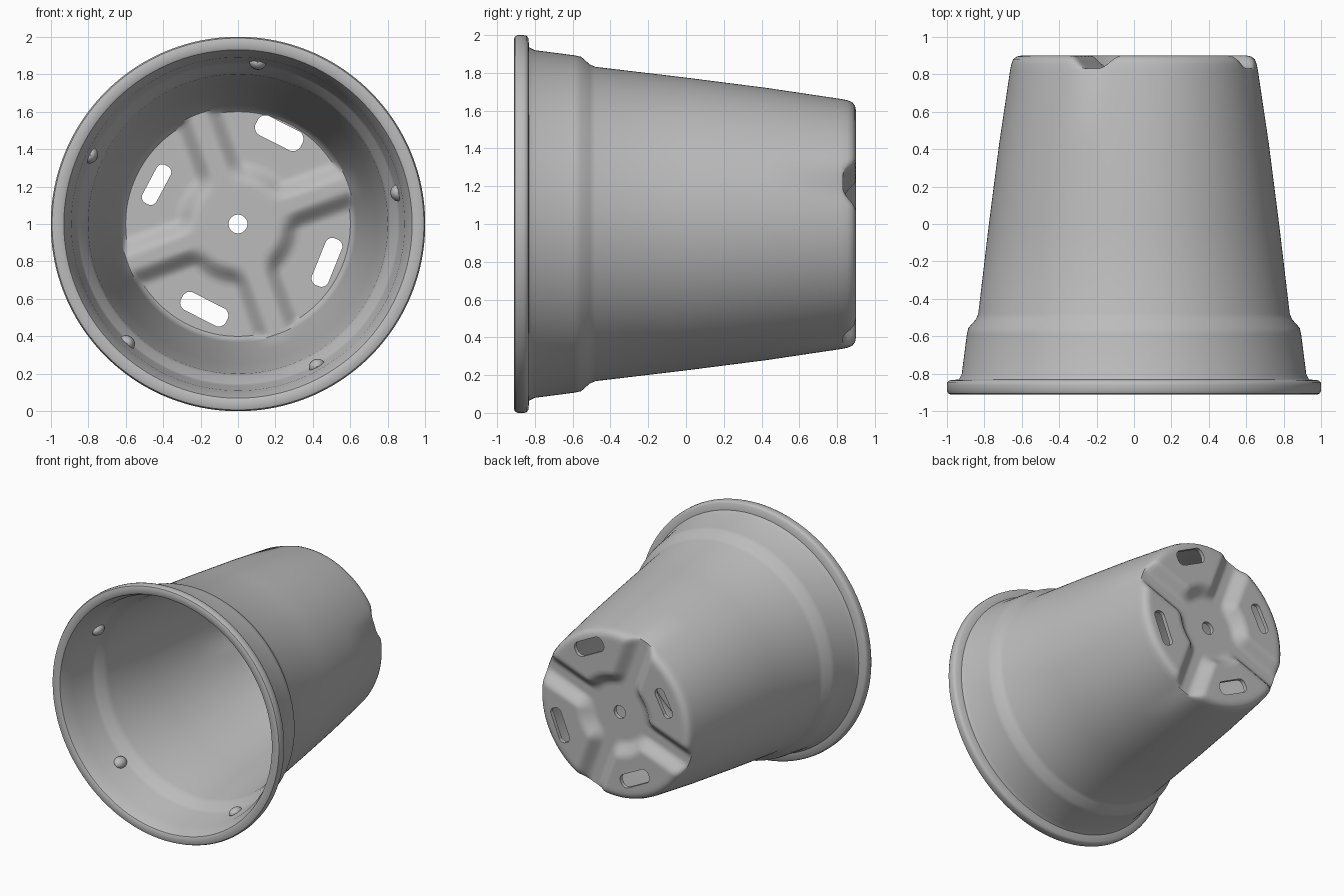
import bpy, bmesh, math
from mathutils import Matrix, Vector

cube = bpy.data.objects.get("Cube")
if cube:
    bpy.data.objects.remove(cube, do_unlink=True)

SEGMENTS = 192
THICK = 0.03
GROOVE_ANGLE = math.radians(20)
AXIS_Z = 1.0

grey = bpy.data.materials.new("light grey plastic")
grey.use_nodes = True
grey.diffuse_color = (0.5, 0.5, 0.5, 1)
grey.node_tree.nodes["Principled BSDF"].inputs["Base Color"].default_value = (0.5, 0.5, 0.5, 1)


def smoothstep(a, b, v):
    t = min(1, max(0, (v - a) / (b - a)))
    return t * t * (3 - 2 * t)


def foot_mask(r, angle):
    """1 on the four feet, 0 in the centre dish and the cross grooves."""
    turn = (angle - GROOVE_ANGLE + math.pi / 4) % (math.pi / 2) - math.pi / 4
    across = abs(r * math.sin(turn))
    return smoothstep(0.22, 0.33, r) * smoothstep(0.03, 0.14, across)


def make_object(name, bm):
    bmesh.ops.recalc_face_normals(bm, faces=bm.faces)
    mesh = bpy.data.meshes.new(name)
    bm.to_mesh(mesh)
    bm.free()
    mesh.materials.append(grey)
    obj = bpy.data.objects.new(name, mesh)
    bpy.context.collection.objects.link(obj)
    return obj


def smooth(obj):
    bpy.ops.object.select_all(action='DESELECT')
    obj.select_set(True)
    bpy.context.view_layer.objects.active = obj
    bpy.ops.object.shade_smooth_by_angle(angle=math.radians(40))


# Closed section of the pot as (radius, y): base, outer wall, rim, inner wall, base
base_radii = [0.05 + 0.025 * i for i in range(23)]
outer = [(r, 0.90) for r in base_radii] + [
    (0.625, 0.895), (0.645, 0.88), (0.655, 0.855), (0.662, 0.82), (0.72, 0.43),
    (0.775, 0.0), (0.832, -0.48), (0.845, -0.51), (0.885, -0.555), (0.893, -0.59),
    (0.92, -0.80), (0.935, -0.83)]
rim = [(0.985, -0.835), (0.997, -0.845), (1.0, -0.86), (1.0, -0.89), (0.993, -0.905),
       (0.98, -0.91), (0.945, -0.91), (0.93, -0.903), (0.922, -0.885)]
inner = [(0.89, -0.80), (0.863, -0.60), (0.853, -0.575), (0.813, -0.53), (0.80, -0.48),
         (0.743, 0.0), (0.688, 0.43), (0.632, 0.79), (0.625, 0.83), (0.61, 0.86)]
inner += [(r, 0.90 - THICK) for r in reversed(base_radii)]
section = [(r, y, 0.83) for r, y in outer + rim] + [(r, y, 0.83 - THICK) for r, y in inner]

bm = bmesh.new()
rows = []
for s in range(SEGMENTS):
    a = 2 * math.pi * s / SEGMENTS
    row = []
    for r, y, floor in section:
        if y > floor:
            y = floor + (y - floor) * foot_mask(r, a)
        row.append(bm.verts.new((r * math.cos(a), y, AXIS_Z + r * math.sin(a))))
    rows.append(row)
for s, row in enumerate(rows):
    nxt = rows[(s + 1) % SEGMENTS]
    for i in range(len(row)):
        j = (i + 1) % len(row)
        bm.faces.new((row[i], row[j], nxt[j], nxt[i]))
pot = make_object("pot", bm)

# Drainage slots: x, z from the axis, length, width, tilt
slots = [(0.22, 0.485, 0.27, 0.115, -27), (-0.435, 0.21, 0.23, 0.085, 62),
         (-0.18, -0.455, 0.27, 0.105, -27), (0.475, -0.205, 0.27, 0.095, 68)]
for x, z, length, width, tilt in slots:
    bm = bmesh.new()
    ring = []
    corner = width * 0.42
    for k in range(20):
        a = 2 * math.pi * (k + 0.5) / 20
        px = corner * math.cos(a) + math.copysign(length / 2 - corner, math.cos(a))
        pz = corner * math.sin(a) + math.copysign(width / 2 - corner, math.sin(a))
        ring.append(bm.verts.new((px, 0.7, pz)))
    face = bm.faces.new(ring)
    ext = bmesh.ops.extrude_face_region(bm, geom=[face])
    bmesh.ops.translate(bm, vec=(0, 0.35, 0),
                        verts=[v for v in ext["geom"] if isinstance(v, bmesh.types.BMVert)])
    bm.transform(Matrix.Translation((x, 0, AXIS_Z + z)) @ Matrix.Rotation(math.radians(-tilt), 4, 'Y'))
    cutter = make_object("slot_cutter", bm)
    cutter.hide_render = True
    mod = pot.modifiers.new("slot", 'BOOLEAN')
    mod.operation = 'DIFFERENCE'
    mod.solver = 'EXACT'
    mod.object = cutter
    bpy.ops.object.select_all(action='DESELECT')
    pot.select_set(True)
    bpy.context.view_layer.objects.active = pot
    bpy.ops.object.modifier_apply(modifier=mod.name)
    bpy.data.objects.remove(cutter, do_unlink=True)
smooth(pot)

# Five small stacking lugs on the inner ledge
for k in range(5):
    a = math.radians(11 + 72 * k)
    bm = bmesh.new()
    bmesh.ops.create_uvsphere(bm, u_segments=20, v_segments=12, radius=1)
    place = (Matrix.Translation((0.87 * math.cos(a), -0.63, AXIS_Z + 0.87 * math.sin(a)))
             @ Matrix.Rotation(-a, 4, 'Y') @ Matrix.Diagonal(Vector((0.04, 0.06, 0.045, 1))))
    bm.transform(place)
    # keep the lug within the wall thickness
    for v in bm.verts:
        r = math.hypot(v.co.x, v.co.z - AXIS_Z)
        if r > 0.875:
            v.co.x *= 0.875 / r
            v.co.z = AXIS_Z + (v.co.z - AXIS_Z) * 0.875 / r
    smooth(make_object("stacking_lug_%d" % (k + 1), bm))
